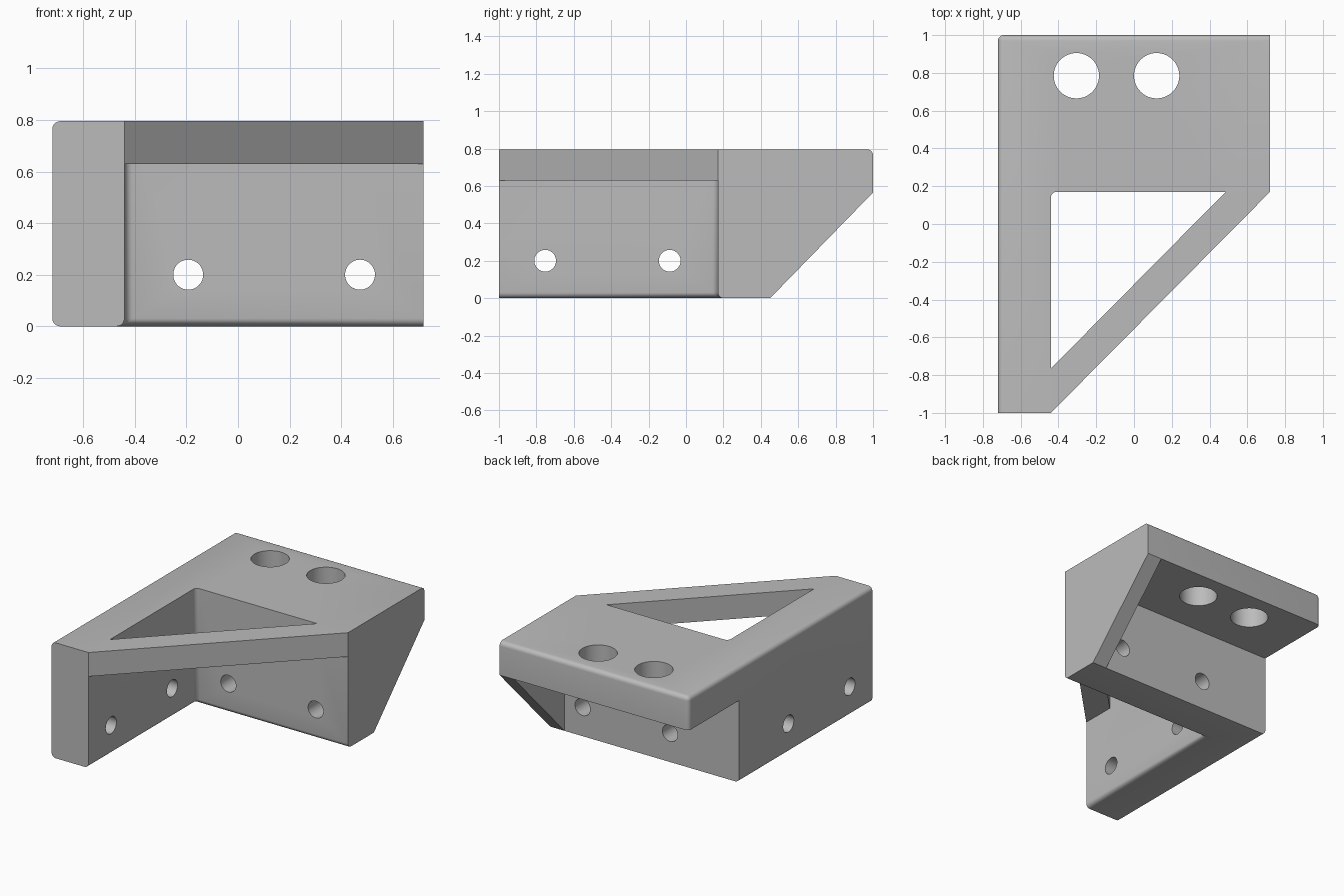
import bpy, bmesh, math
from mathutils import Matrix, Vector

if "Cube" in bpy.data.objects:
    bpy.data.objects.remove(bpy.data.objects["Cube"])

# Main dimensions
SIDE, END, TOP = 0.72, 1.0, 0.795
ARM_X, WALL_FRONT, WALL_BACK = -0.44, 0.17, 0.45
SHELF_Z, BRACE_Z, GUSSET_X = 0.565, 0.63, 0.61
FILLET = 0.03

grey = bpy.data.materials.new("plain_grey")
grey.use_nodes = True
COLOUR = (0.5, 0.5, 0.5, 1)
grey.diffuse_color = COLOUR
grey.node_tree.nodes["Principled BSDF"].inputs["Base Color"].default_value = COLOUR


def add_object(name, bm):
    bmesh.ops.recalc_face_normals(bm, faces=bm.faces)
    mesh = bpy.data.meshes.new(name)
    bm.to_mesh(mesh)
    bm.free()
    mesh.materials.append(grey)
    obj = bpy.data.objects.new(name, mesh)
    bpy.context.collection.objects.link(obj)
    return obj


def prism(name, points, offset):
    """Extrude a closed outline of 3D points along an offset."""
    bm = bmesh.new()
    face = bm.faces.new([bm.verts.new(p) for p in points])
    result = bmesh.ops.extrude_face_region(bm, geom=[face], use_keep_orig=True)
    moved = [v for v in result["geom"] if isinstance(v, bmesh.types.BMVert)]
    bmesh.ops.translate(bm, verts=moved, vec=Vector(offset))
    return add_object(name, bm)


def plan_prism(name, outline, low, high):
    return prism(name, [(x, y, low) for x, y in outline], (0, 0, high - low))


def drill(name, centre, radius, depth, axis):
    bm = bmesh.new()
    turn = Vector((0, 0, 1)).rotation_difference(Vector(axis)).to_matrix().to_4x4()
    bmesh.ops.create_cone(bm, cap_ends=True, segments=48, radius1=radius,
                          radius2=radius, depth=depth,
                          matrix=Matrix.Translation(centre) @ turn)
    return add_object(name, bm)


def cut(target, cutter):
    cutter.hide_render = True
    bpy.context.view_layer.objects.active = target
    mod = target.modifiers.new("cut", "BOOLEAN")
    mod.operation, mod.solver, mod.object = "DIFFERENCE", "EXACT", cutter
    bpy.ops.object.modifier_apply(modifier=mod.name)
    bpy.data.objects.remove(cutter)


# Solid block with the sloped back profile
profile = [(-END, 0), (WALL_BACK, 0), (END, SHELF_Z), (END, TOP), (-END, TOP)]
bracket = prism("corner_bracket", [(-SIDE, y, z) for y, z in profile], (2 * SIDE, 0, 0))

# Space under the shelf, leaving the end gusset
cut(bracket, plan_prism("shelf_space", [(-1, WALL_BACK), (GUSSET_X, WALL_BACK),
                                       (GUSSET_X, 1.2), (-1, 1.2)], -0.2, SHELF_Z))
# Space inside the corner, below the brace
cut(bracket, plan_prism("corner_space", [(ARM_X, -1.2), (1, -1.2),
                                        (1, WALL_FRONT), (ARM_X, WALL_FRONT)], -0.2, BRACE_Z))
# Diagonal outer side of the brace
run = Vector((SIDE - ARM_X, WALL_FRONT + END))
start, finish = Vector((ARM_X, -END)) - run * 0.2, Vector((SIDE, WALL_FRONT)) + run * 0.2
cut(bracket, plan_prism("outer_corner", [start, (finish.x, start.y), finish], 0.3, 1))
# Triangular opening
cut(bracket, plan_prism("opening", [(ARM_X, WALL_FRONT), (ARM_X, -0.765),
                                   (0.485, WALL_FRONT)], 0.3, 1))

# Rounded edges, picked by the planes they lie on
bm = bmesh.new()
bm.from_mesh(bracket.data)
bmesh.ops.remove_doubles(bm, verts=bm.verts, dist=0.0005)
bmesh.ops.dissolve_limit(bm, angle_limit=math.radians(1), verts=bm.verts, edges=bm.edges)
ROUNDED = [{0: -SIDE, 2: TOP}, {0: -SIDE, 2: 0}, {1: END, 2: TOP}, {0: -SIDE, 1: END},
           {0: ARM_X, 1: WALL_FRONT}, {0: ARM_X, 2: 0}, {1: WALL_FRONT, 2: 0}]


def on_planes(edge, planes):
    return all(abs(v.co[axis] - value) < 0.001
               for v in edge.verts for axis, value in planes.items())


edges = [e for e in bm.edges if any(on_planes(e, planes) for planes in ROUNDED)]
bmesh.ops.bevel(bm, geom=edges, offset=FILLET, segments=5, profile=0.5,
                affect="EDGES", clamp_overlap=True)
bm.to_mesh(bracket.data)
bm.free()

# Screw holes through the wall and the arm, and large holes through the shelf
for x in (-0.193, 0.473):
    cut(bracket, drill("wall_hole", (x, 0.31, 0.2), 0.058, 0.5, (0, 1, 0)))
for y in (-0.753, -0.087):
    cut(bracket, drill("arm_hole", (-0.58, y, 0.2), 0.058, 0.5, (1, 0, 0)))
for x in (-0.305, 0.12):
    cut(bracket, drill("shelf_hole", (x, 0.785, 0.7), 0.12, 0.6, (0, 0, 1)))

bpy.ops.object.select_all(action="DESELECT")
bracket.select_set(True)
bpy.context.view_layer.objects.active = bracket
bpy.ops.object.shade_smooth_by_angle(angle=math.radians(30))
